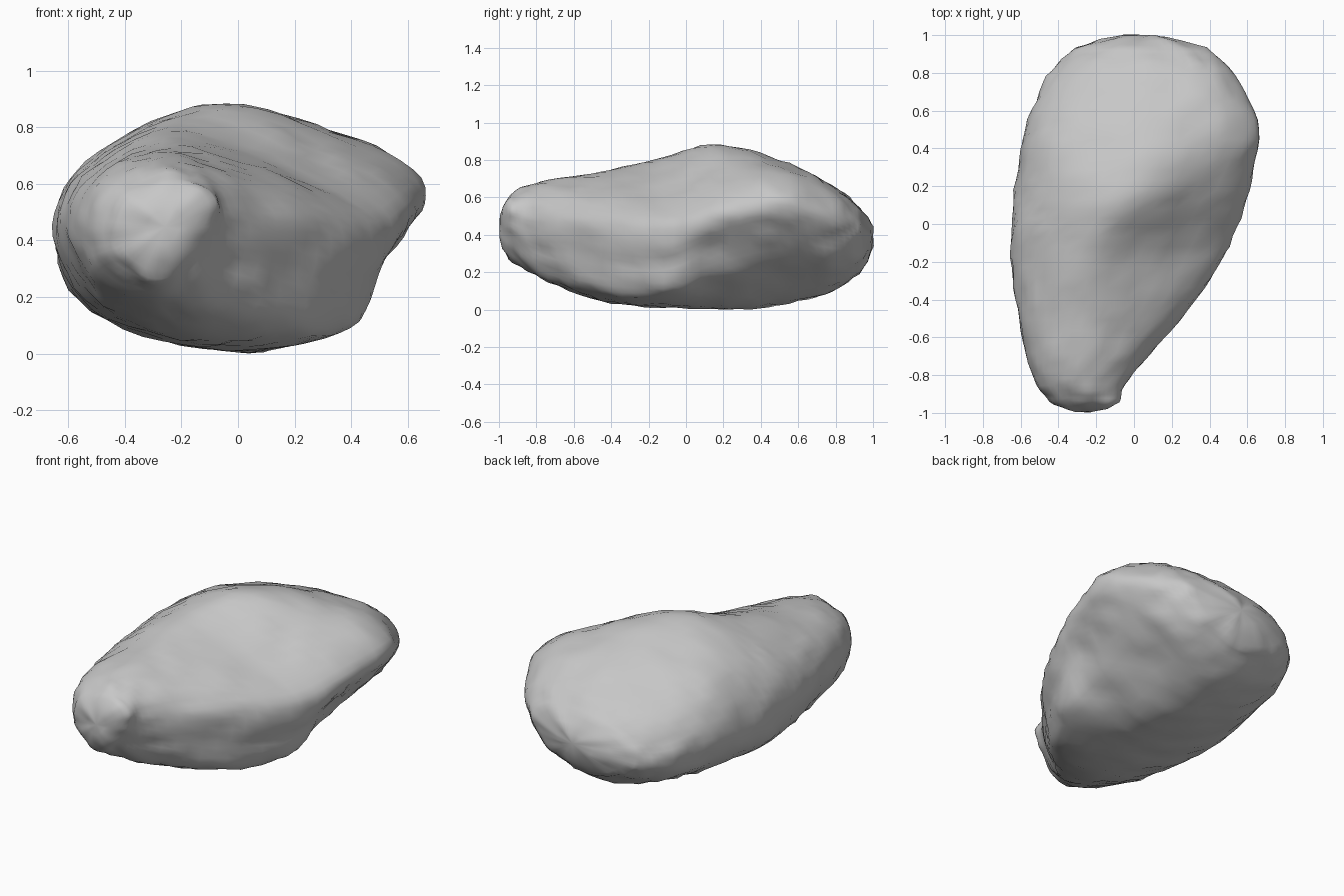
import bpy
import bmesh
import math
from mathutils import Vector, noise

cube = bpy.data.objects.get("Cube")
if cube:
    bpy.data.objects.remove(cube, do_unlink=True)

# Cross-sections from nose to back, as (x, z) around the ring: left, upper left,
# crest, upper right, right, under lip, lower right, base, lower left
STATIONS = (-.94, -.78, -.45, -.12, .18, .5, .78, .93)
SECTIONS = [
    [(-.45, .43), (-.41, .55), (-.27, .62), (-.13, .6), (-.08, .52), (-.12, .42), (-.18, .33), (-.27, .27), (-.4, .33)],
    [(-.55, .42), (-.5, .59), (-.3, .69), (-.1, .64), (0, .5), (-.03, .32), (-.11, .2), (-.28, .18), (-.48, .27)],
    [(-.61, .42), (-.54, .62), (-.27, .74), (.04, .65), (.27, .5), (.26, .28), (.18, .09), (-.15, .06), (-.47, .17)],
    [(-.65, .42), (-.56, .65), (-.22, .82), (.18, .67), (.49, .47), (.46, .25), (.36, .07), (-.1, .02), (-.52, .16)],
    [(-.63, .42), (-.46, .73), (-.04, .89), (.32, .75), (.6, .54), (.53, .37), (.36, .15), (.02, .01), (-.49, .15)],
    [(-.57, .42), (-.42, .67), (.02, .8), (.45, .75), (.65, .59), (.59, .43), (.37, .22), (.04, .03), (-.44, .17)],
    [(-.46, .38), (-.32, .56), (.05, .66), (.37, .65), (.53, .53), (.49, .39), (.33, .22), (0, .1), (-.36, .21)],
    [(-.31, .38), (-.2, .48), (.05, .55), (.28, .54), (.38, .46), (.35, .37), (.25, .27), (.02, .19), (-.24, .27)],
]
STEPS = 6


def spline(points, closed):
    """Smooth curve passing through every point."""
    n = len(points)
    pick = (lambda i: points[i % n]) if closed else (lambda i: points[min(max(i, 0), n - 1)])
    result = []
    for i in range(n if closed else n - 1):
        a, b, c, d = (pick(i + k) for k in (-1, 0, 1, 2))
        for s in range(STEPS):
            t = s / STEPS
            result.append(b + (c - a) * (t / 2)
                          + (a * 2 - b * 5 + c * 4 - d) * (t * t / 2)
                          + (b * 3 - a - c * 3 + d) * (t ** 3 / 2))
    if not closed:
        result.append(points[-1])
    return result


def rock_offset(p):
    """Broad lumps, chipped facets and fine grain."""
    lumps = noise.noise(p * 4) * .008
    chips = (noise.voronoi(p * 7)[0][0] - .45) * .012
    grain = noise.noise(p * 14) * .012
    return lumps + chips + grain


def bridge(bm, ring_a, ring_b):
    """Join two closed rings with quads."""
    n = len(ring_a)
    for i in range(n):
        k = (i + 1) % n
        bm.faces.new((ring_a[i], ring_a[k], ring_b[k], ring_b[i]))


# Loft the stone body
outlines = [spline([Vector((x, y, z)) for x, z in ring], True) for y, ring in zip(STATIONS, SECTIONS)]
lines = [spline(list(line), False) for line in zip(*outlines)]

bm = bmesh.new()
rings = [[bm.verts.new(p) for p in ring] for ring in zip(*lines)]
for ring_a, ring_b in zip(rings, rings[1:]):
    bridge(bm, ring_a, ring_b)

# Rounded end caps
for rim, tip_y in ((rings[0], -1), (rings[-1], 1)):
    centre = sum((v.co for v in rim), Vector()) / len(rim)
    depth = tip_y - centre.y
    outer = rim
    for radius in (.87, .65, .35):
        shift = Vector((0, depth * (1 - radius ** 2), 0))
        inner = [bm.verts.new(centre.lerp(v.co, radius) + shift) for v in rim]
        bridge(bm, outer, inner)
        outer = inner
    pole = bm.verts.new((centre.x, tip_y, centre.z))
    for i, v in enumerate(outer):
        bm.faces.new((v, outer[(i + 1) % len(outer)], pole))
bmesh.ops.recalc_face_normals(bm, faces=bm.faces)

# Weathered surface
bm.normal_update()
moves = [(v, v.normal * rock_offset(v.co)) for v in bm.verts]
for v, move in moves:
    v.co += move

# Rest the stone on the ground
lowest = min(v.co.z for v in bm.verts)
bmesh.ops.translate(bm, verts=bm.verts, vec=(0, 0, -lowest))

mesh = bpy.data.meshes.new("boulder")
bm.to_mesh(mesh)
bm.free()
boulder = bpy.data.objects.new("boulder", mesh)
bpy.context.collection.objects.link(boulder)

# Grey stone
stone = bpy.data.materials.new("grey stone")
stone.use_nodes = True
colour = (.57, .57, .57, 1)
stone.diffuse_color = colour
stone.node_tree.nodes["Principled BSDF"].inputs["Base Color"].default_value = colour
mesh.materials.append(stone)

bpy.context.view_layer.objects.active = boulder
boulder.select_set(True)
bpy.ops.object.shade_smooth_by_angle(angle=math.radians(40))
